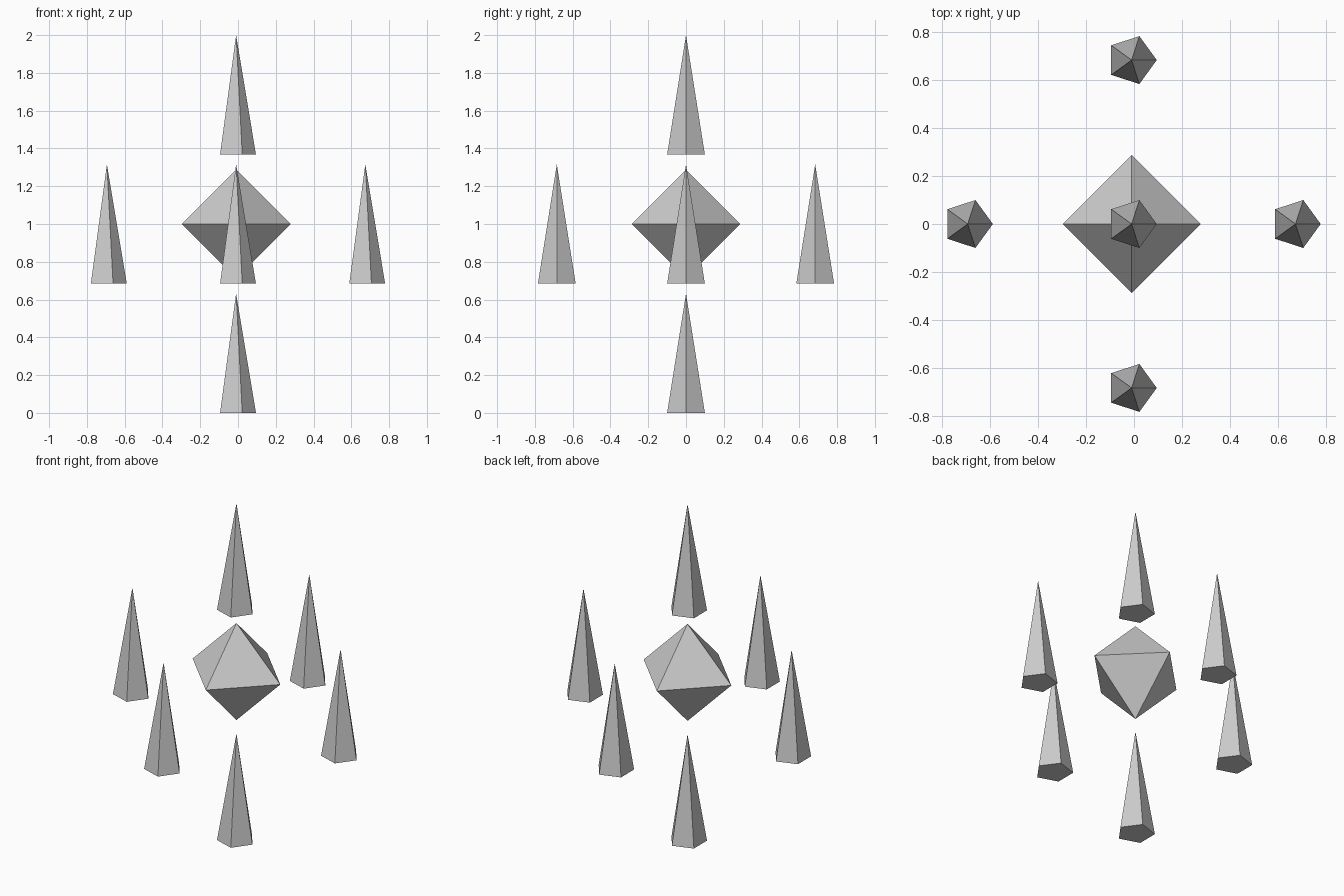
import bpy
from math import cos, sin, tau

if "Cube" in bpy.data.objects:
    bpy.data.objects.remove(bpy.data.objects["Cube"])

CX = -0.01        # shared axis of the core and spikes
RADIUS = 0.105    # spike base radius
HEIGHT = 0.632    # spike height
OFFSET = 0.684    # spike distance from the core
CORE = 0.288      # core radius


def make_object(name, verts, faces, location):
    mesh = bpy.data.meshes.new(name)
    mesh.from_pydata(verts, [], faces)
    obj = bpy.data.objects.new(name, mesh)
    obj.location = location
    bpy.context.collection.objects.link(obj)
    return obj


def ring(n, r, z):
    return [(r * cos(tau * i / n), r * sin(tau * i / n), z) for i in range(n)]


# Central octahedron
verts = ring(4, CORE, 0) + [(0, 0, CORE), (0, 0, -CORE)]
faces = []
for i in range(4):
    j = (i + 1) % 4
    faces += [(i, j, 4), (j, i, 5)]
make_object("core", verts, faces, (CX, 0, 1))

# Six upright five-sided spikes, one along each axis direction
verts = ring(5, RADIUS, -HEIGHT / 2) + [(0, 0, HEIGHT / 2)]
faces = [(i, (i + 1) % 5, 5) for i in range(5)] + [(4, 3, 2, 1, 0)]
directions = {
    "right": (1, 0, 0), "left": (-1, 0, 0),
    "back": (0, 1, 0), "front": (0, -1, 0),
    "top": (0, 0, 1), "bottom": (0, 0, -1),
}
for side, (x, y, z) in directions.items():
    make_object("spike_" + side, verts, faces,
                (CX + x * OFFSET, y * OFFSET, 1 + z * OFFSET))
